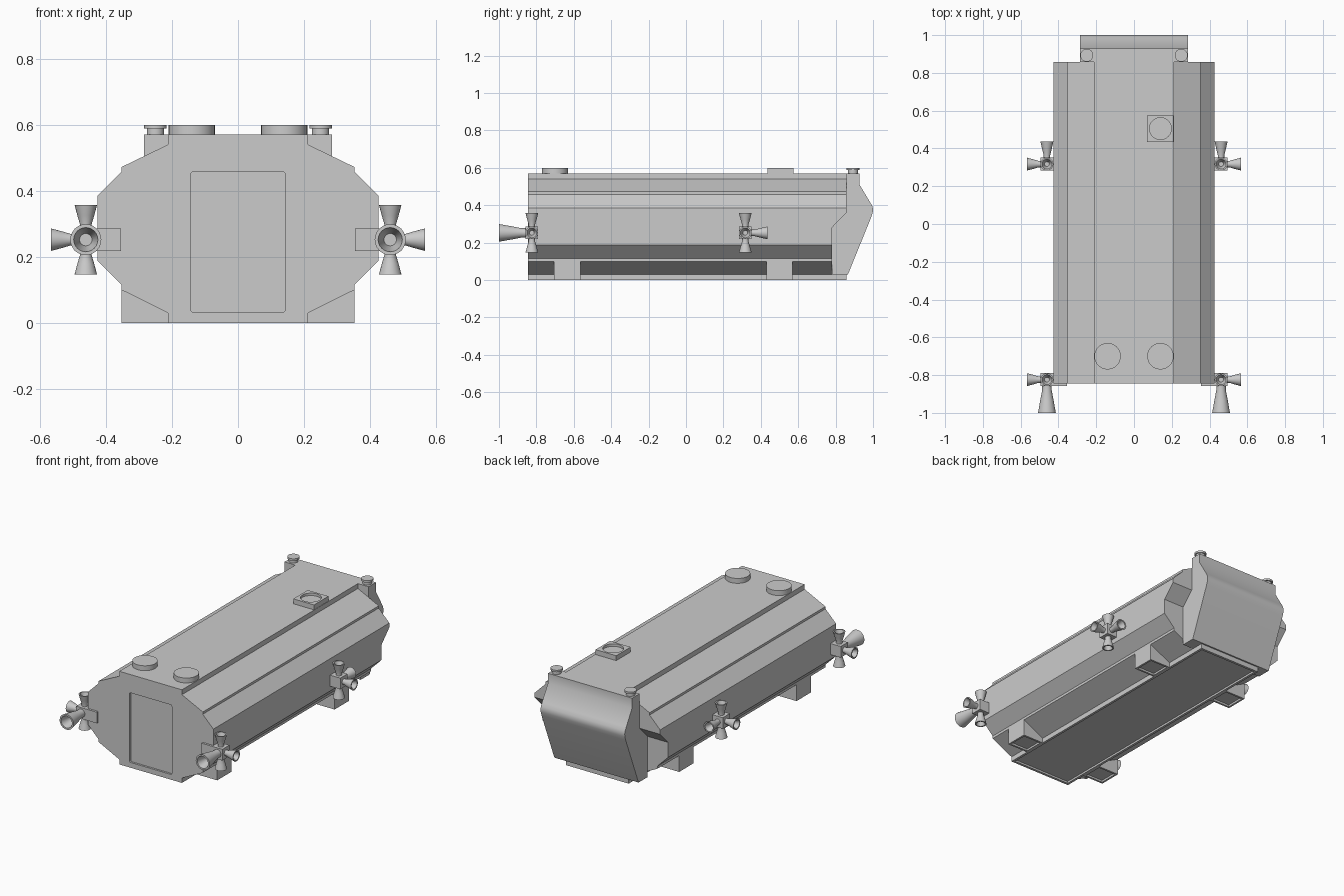
import bpy, bmesh, math
from mathutils import Vector, Matrix

if "Cube" in bpy.data.objects:
    bpy.data.objects.remove(bpy.data.objects["Cube"])


def finish(name, bm, smooth=False):
    bmesh.ops.recalc_face_normals(bm, faces=bm.faces)
    me = bpy.data.meshes.new(name)
    bm.to_mesh(me)
    bm.free()
    ob = bpy.data.objects.new(name, me)
    bpy.context.collection.objects.link(ob)
    bpy.ops.object.select_all(action='DESELECT')
    ob.select_set(True)
    bpy.context.view_layer.objects.active = ob
    if smooth:
        bpy.ops.object.shade_smooth_by_angle(angle=math.radians(35))
    return ob


def prism(name, pts, axis, a, b, smooth=False):
    """Extrude a profile: (x, z) along Y or (y, z) along X."""
    bm = bmesh.new()
    place = (lambda p, t: (p[0], t, p[1])) if axis == 'Y' else (lambda p, t: (t, p[0], p[1]))
    face = bm.faces.new([bm.verts.new(place(p, a)) for p in pts])
    ext = bmesh.ops.extrude_face_region(bm, geom=[face])
    move = Vector((0, b - a, 0)) if axis == 'Y' else Vector((b - a, 0, 0))
    bmesh.ops.translate(bm, vec=move, verts=[v for v in ext['geom'] if isinstance(v, bmesh.types.BMVert)])
    return finish(name, bm, smooth)


def box(name, x, y, z):
    return prism(name, [(x[0], z[0]), (x[1], z[0]), (x[1], z[1]), (x[0], z[1])], 'Y', *y)


def lathe(name, prof, loc, direction=(0, 0, 1), seg=32):
    """Revolve (radius, height) points about an axis direction."""
    bm = bmesh.new()
    vs = [bm.verts.new((r, 0, h)) for r, h in prof]
    es = [bm.edges.new(e) for e in zip(vs, vs[1:])]
    bmesh.ops.spin(bm, geom=vs + es, cent=(0, 0, 0), axis=(0, 0, 1),
                   angle=math.tau, steps=seg, use_duplicate=False)
    bmesh.ops.remove_doubles(bm, verts=bm.verts, dist=1e-5)
    rot = Vector(direction).to_track_quat('Z', 'Y').to_matrix().to_4x4()
    bm.transform(Matrix.Translation(loc) @ rot)
    return finish(name, bm, True)


def cut(ob, cutter):
    bpy.context.view_layer.objects.active = ob
    mod = ob.modifiers.new("cut", 'BOOLEAN')
    mod.operation, mod.solver, mod.object = 'DIFFERENCE', 'EXACT', cutter
    bpy.ops.object.modifier_apply(modifier=mod.name)
    bpy.data.objects.remove(cutter)


# Main hull: faceted cross-section
half = [(0.212, 0), (0.212, 0.03), (0.353, 0.10), (0.353, 0.116), (0.425, 0.188),
        (0.425, 0.386), (0.353, 0.458), (0.353, 0.472), (0.212, 0.54), (0.212, 0.57)]
hull = prism("hull", half + [(-x, z) for x, z in reversed(half)], 'Y', -0.845, 0.857)

# Undercut at the rear of both flanks
for s in (1, -1):
    cut(hull, prism("undercut", [(0.78, 0.03), (0.78, 0.28), (0.86, 0.362), (0.9, 0.362), (0.9, 0.03)],
                    'X', s * 0.2121, s * 0.6))

# Recessed underside and recessed front door with rounded corners
cut(hull, box("floor_cut", (-0.197, 0.197), (-0.83, 0.842), (-0.05, 0.012)))
door = []
for cx, cz, a0 in ((0.135, 0.45, 0), (-0.135, 0.45, 90), (-0.135, 0.04, 180), (0.135, 0.04, 270)):
    for k in range(4):
        a = math.radians(a0 + 30 * k)
        door.append((cx + 0.008 * math.cos(a), cz + 0.008 * math.sin(a)))
cut(hull, prism("door_cut", door, 'Y', -0.9, -0.833))

# Tail cowl with a softly rounded ridge
prism("tail_cowl", [(0.78, 0.03), (0.866, 0.03), (0.99, 0.335), (0.998, 0.36), (1.0, 0.377), (0.996, 0.395),
                    (0.985, 0.415), (0.928, 0.51), (0.928, 0.57), (0.857, 0.57), (0.857, 0.362), (0.78, 0.28)],
      'X', -0.285, 0.285, True)

# Roof drums
for s in (1, -1):
    lathe("roof_drum", [(0, 0.56), (0.07, 0.56), (0.07, 0.60), (0, 0.60)], (s * 0.14, -0.70, 0))

# Roof hatch with round recess
hatch = box("roof_hatch", (0.07, 0.21), (0.435, 0.575), (0.56, 0.60))
cut(hatch, lathe("hatch_cut", [(0, 0.585), (0.058, 0.585), (0.058, 0.65), (0, 0.65)], (0.14, 0.505, 0)))


def nozzle(name, loc, d, r0, r1, length):
    lathe(name, [(0, 0), (r0, 0), (r0, length * 0.15), (r0 + (r1 - r0) * 0.5, length * 0.55), (r1, length),
                 (r1 * 0.78, length), (r0 * 0.75, length * 0.45), (0, length * 0.45)], loc, d, 24)


for s in (1, -1):
    # Tail posts with caps
    lathe("tail_post", [(0, 0.56), (0.026, 0.56), (0.026, 0.588), (0.034, 0.588), (0.034, 0.60), (0, 0.60)],
          (s * 0.25, 0.893, 0))
    # Landing feet, hollow below
    for y in (-0.635, 0.50):
        foot = box("foot", (s * 0.205, s * 0.353), (y - 0.07, y + 0.07), (0, 0.114))
        cut(foot, box("foot_cut", (s * 0.222, s * 0.341), (y - 0.058, y + 0.058), (-0.05, 0.012)))
    # Thruster clusters: hub, side nozzles and one lengthwise nozzle
    for y in (-0.824, 0.317):
        front = y < 0
        hx, hz, h = s * 0.461, 0.252, 0.034
        box("thruster_hub", (s * (0.355 if front else 0.41), s * 0.495), (y - h, y + h), (hz - h, hz + h))
        for d in ((0, 0, 1), (0, 0, -1), (s, 0, 0)):
            nozzle("small_nozzle", Vector((hx, y, hz)) + Vector(d) * h, d, 0.017, 0.034, 0.071)
        if front:
            nozzle("main_nozzle", (hx, y - h, hz), (0, -1, 0), 0.025, 0.047, 0.142)
        else:
            nozzle("small_nozzle", (hx, y + h, hz), (0, 1, 0), 0.017, 0.034, 0.085)
